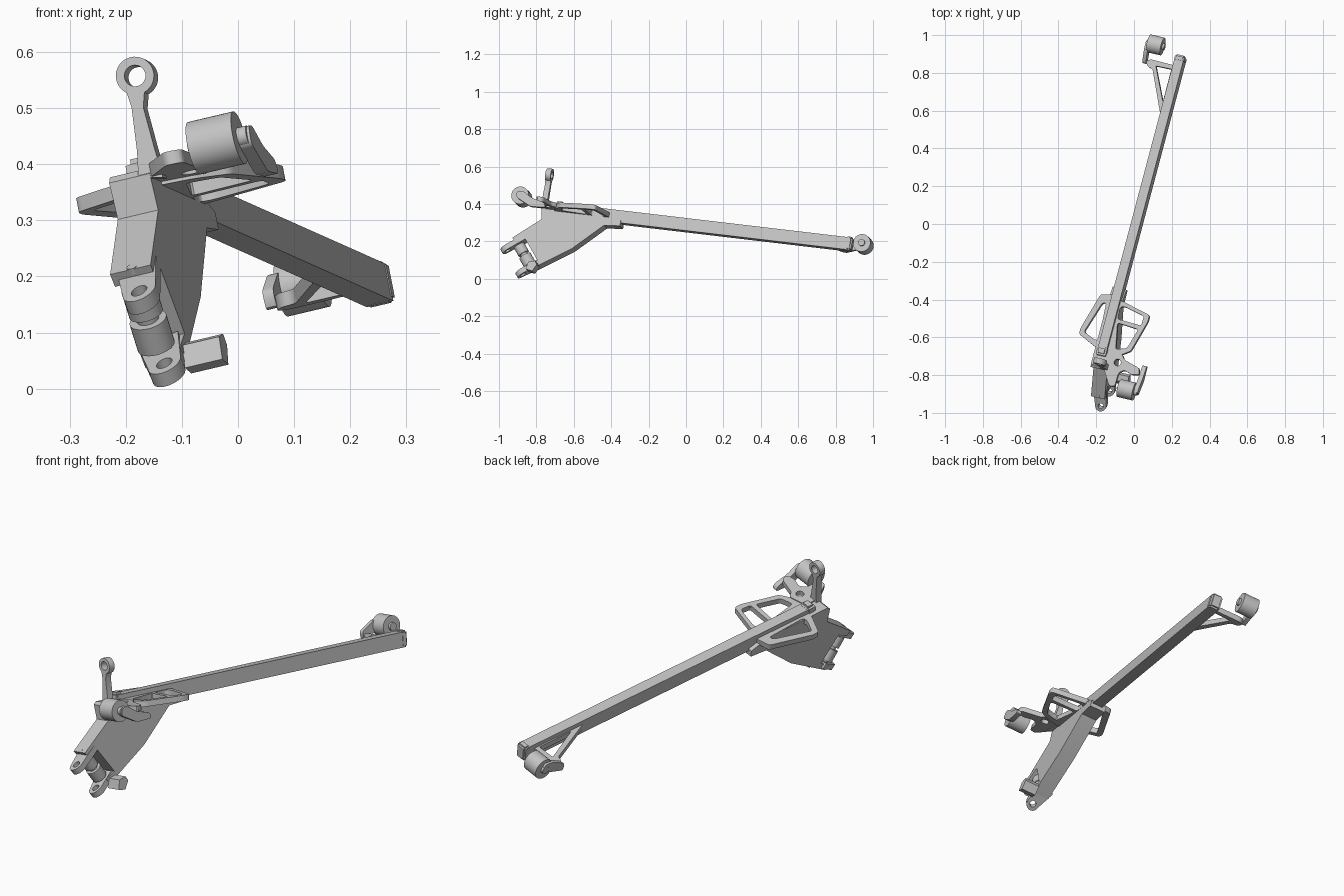
import bpy, bmesh, math
from mathutils import Vector, Matrix

if "Cube" in bpy.data.objects:
    bpy.data.objects.remove(bpy.data.objects["Cube"])

metal = bpy.data.materials.new("light_grey_metal")
metal.diffuse_color = (0.55, 0.55, 0.55, 1)
metal.use_nodes = True
metal.node_tree.nodes["Principled BSDF"].inputs["Base Color"].default_value = metal.diffuse_color

# Local frame of the strut: D along the beam, R across it, U up (rolled 13 degrees)
D = Vector((0.265, 1, -0.118)).normalized()
R = Matrix.Rotation(math.radians(-13), 3, D) @ Vector((D.y, -D.x, 0)).normalized()
U = R.cross(D)
H = (0.78 * U - 0.62 * D).normalized()      # hinge axis
O = Vector((0.015, 0, 0.287))               # beam centre at y = 0
AXES = {"x": (1, 2), "y": (0, 2), "z": (0, 1)}


def finish(ob):
    ob.data.materials.clear()
    ob.data.materials.append(metal)
    bpy.ops.object.select_all(action="DESELECT")
    ob.select_set(True)
    bpy.context.view_layer.objects.active = ob
    bpy.ops.object.shade_smooth_by_angle(angle=math.radians(30))
    return ob


def link(name, me):
    ob = bpy.data.objects.new(name, me)
    bpy.context.collection.objects.link(ob)
    return ob


def arc(cx, cy, r, a0=0, a1=360, n=24):
    m = n if a1 - a0 == 360 else n + 1
    return [(cx + r * math.cos(math.radians(a0 + (a1 - a0) * i / n)),
             cy + r * math.sin(math.radians(a0 + (a1 - a0) * i / n))) for i in range(m)]


def rounded(pts, r=0.012):
    """Round every corner of a polygon."""
    out = []
    for i, p in enumerate(pts):
        p, a, b = Vector(p), Vector(pts[i - 1]), Vector(pts[(i + 1) % len(pts)])
        s = p + (a - p).normalized() * min(r, (a - p).length * .4)
        e = p + (b - p).normalized() * min(r, (b - p).length * .4)
        for t in (0, .33, .67, 1):
            out.append(tuple(s * (1 - t) ** 2 + p * 2 * t * (1 - t) + e * t * t))
    return out


def sheet(name, normal, origin, look, loops, thick):
    """Flat part on a tilted plane; the outline is given as seen along a world axis."""
    n, origin = Vector(normal), Vector(origin)
    tx = (D if abs(n.dot(D)) < .9 else R)
    tx = (tx - n * n.dot(tx)).normalized()
    ty = n.cross(tx)
    cu = bpy.data.curves.new(name, "CURVE")
    cu.dimensions, cu.fill_mode, cu.extrude = "2D", "BOTH", thick / 2
    k = "xyz".index(look)
    for loop in loops:
        sp = cu.splines.new("POLY")
        sp.points.add(len(loop) - 1)
        sp.use_cyclic_u = True
        for pt, q in zip(sp.points, loop):
            p = Vector((0, 0, 0))
            p[AXES[look][0]], p[AXES[look][1]] = q
            p[k] = n.dot(origin - p) / n[k]
            pt.co = ((p - origin).dot(tx), (p - origin).dot(ty), 0, 1)
    tmp = link(name + "_outline", cu)
    bpy.context.view_layer.update()
    me = bpy.data.meshes.new_from_object(tmp.evaluated_get(bpy.context.evaluated_depsgraph_get()))
    bpy.data.objects.remove(tmp)
    m = Matrix((tx, ty, n)).transposed().to_4x4()
    m.translation = origin
    me.transform(m)
    bm = bmesh.new()
    bm.from_mesh(me)
    bmesh.ops.remove_doubles(bm, verts=bm.verts, dist=1e-5)
    bmesh.ops.recalc_face_normals(bm, faces=bm.faces)
    bm.to_mesh(me)
    bm.free()
    return finish(link(name, me))


def cylinder(name, centre, axis, r, length):
    bm = bmesh.new()
    bmesh.ops.create_cone(bm, cap_ends=True, segments=32, radius1=r, radius2=r, depth=length)
    bm.transform(Matrix.Translation(centre) @ axis.to_track_quat("Z", "Y").to_matrix().to_4x4())
    me = bpy.data.meshes.new(name)
    bm.to_mesh(me)
    bm.free()
    return finish(link(name, me))


def bar(name, y0, y1, w, h, lift=0, bevel=0.0):
    """Box along the beam between two y values."""
    bm = bmesh.new()
    bmesh.ops.create_cube(bm, size=1)
    for v in bm.verts:
        y = y0 if v.co.y < 0 else y1
        v.co = O + D * (y / D.y) + R * v.co.x * w + U * (v.co.z * h + lift)
    if bevel:
        bmesh.ops.bevel(bm, geom=bm.edges[:], offset=bevel, segments=2, affect="EDGES")
    me = bpy.data.meshes.new(name)
    bm.to_mesh(me)
    bm.free()
    return finish(link(name, me))


# Main beam with its end caps
bar("main_beam", -0.70, 0.875, 0.05, 0.068)
bar("rear_cap", 0.855, 0.89, 0.054, 0.074, 0.002, 0.008)
bar("front_cap", -0.70, -0.655, 0.054, 0.074, 0.008, 0.01)

# Wedge-shaped web below the front of the beam
web = [(-.75, .385), (-.765, .375), (-.765, .31), (-.92, .212), (-.905, .19), (-.855, .212),
       (-.785, .09), (-.835, .07), (-.82, .045), (-.6, .155), (-.43, .278), (-.345, .275),
       (-.34, .305), (-.43, .345)]
sheet("web", R, O - R * .006, "x", [web], 0.076)

# Hinge lugs
for name, x, y, z, dx, dy in (("upper_lug", -.172, -.957, .163, -.006, .10),
                              ("lower_lug", -.127, -.877, .034, -.012, .085)):
    out = arc(x, y, .029, 180, 360, 16) + [(x + .036 + dx, y + dy), (x - .036 + dx, y + dy)]
    sheet(name, H, (x, y, z), "z", [out, arc(x, y, .014)], 0.028)

# Hinge barrels and pin
top, low = Vector((-.183, -.902, .196)), Vector((-.142, -.828, .064))
ax = (top - low).normalized()
cylinder("upper_barrel", low.lerp(top, .70), ax, .031, .052)
cylinder("lower_barrel", low.lerp(top, .27), ax, .034, .056)
cylinder("hinge_pin", low.lerp(top, .5), ax, .02, .165)
cylinder("pin_head", top + ax * .02, ax, .009, .012)

# Small side lug at the foot of the web
foot = [(-.85, .045), (-.815, .035), (-.79, .07), (-.80, .09), (-.835, .085)]
sheet("side_lug", R, O + R * .065, "x", [foot], 0.07)

# Upright rod with an eye
eye = (-.18, .556)
rod = arc(*eye, .034, -60, 245) + [(-.186, .50), (-.176, .42), (-.174, .375),
                                  (-.130, .375), (-.146, .43), (-.165, .50)]
sheet("eye_rod", D, (-.18, -.73, .556), "y", [rod, arc(*eye, .019)], 0.03)

# Side plates beside the front of the beam
left = [(-.175, -.375), (-.10, -.375), (-.15, -.66), (-.20, -.655), (-.288, -.585), (-.282, -.555)]
left_win = [(-.165, -.42), (-.145, -.42), (-.185, -.615), (-.205, -.615), (-.262, -.572)]
sheet("left_plate", U, O, "z", [rounded(left), rounded(left_win)], 0.026)

right = [(-.11, -.41), (-.06, -.41), (.085, -.485), (.075, -.52), (-.015, -.675), (-.08, -.70), (-.17, -.70)]
win_a = [(-.07, -.44), (-.045, -.44), (.055, -.49), (.04, -.54), (-.085, -.505)]
win_b = [(-.085, -.525), (.025, -.56), (-.035, -.66), (-.095, -.665)]
sheet("right_plate", U, O, "z", [rounded(right), rounded(win_a), rounded(win_b)], 0.026)

# Front roller with its frame and arm
frame = [(-.15, -.69), (-.06, -.69), (-.05, -.72), (.03, -.765), (.03, -.80), (-.01, -.80),
         (-.05, -.775), (-.08, -.79), (-.10, -.86), (-.13, -.86), (-.16, -.76)]
sheet("front_frame", U, O + U * .005,
      "z", [rounded(frame), arc(-.085, -.735, .018)], 0.024)
arm = [(-.905, .435), (-.895, .465), (-.87, .468), (-.82, .43), (-.755, .405), (-.75, .38), (-.83, .385)]
sheet("front_arm", R, O + R * .234, "x", [rounded(arm)], 0.024)
fc = Vector((-.038, -.878, .438))
cylinder("front_roller", fc, R, .048, .085)
cylinder("front_roller_pin", fc + R * .005, R, .018, .11)

# Rear roller with its triangular bracket and arm
tri = [(.145, .56), (.17, .58), (.235, .83), (.20, .842), (.09, .87), (.065, .86), (.075, .83), (.10, .82)]
tri_win = [(.155, .645), (.20, .818), (.118, .835)]
sheet("rear_bracket", U, O, "z", [rounded(tri), rounded(tri_win, .006)], 0.026)
arm = [(.85, .14), (.85, .175), (.92, .205), (.965, .205), (.97, .175), (.92, .155)]
sheet("rear_arm", R, O - R * .181, "x", [rounded(arm)], 0.02)
rc = Vector((.115, .948, .184))
cylinder("rear_roller", rc, R, .048, .078)
cylinder("rear_roller_pin", rc, R, .018, .1)
